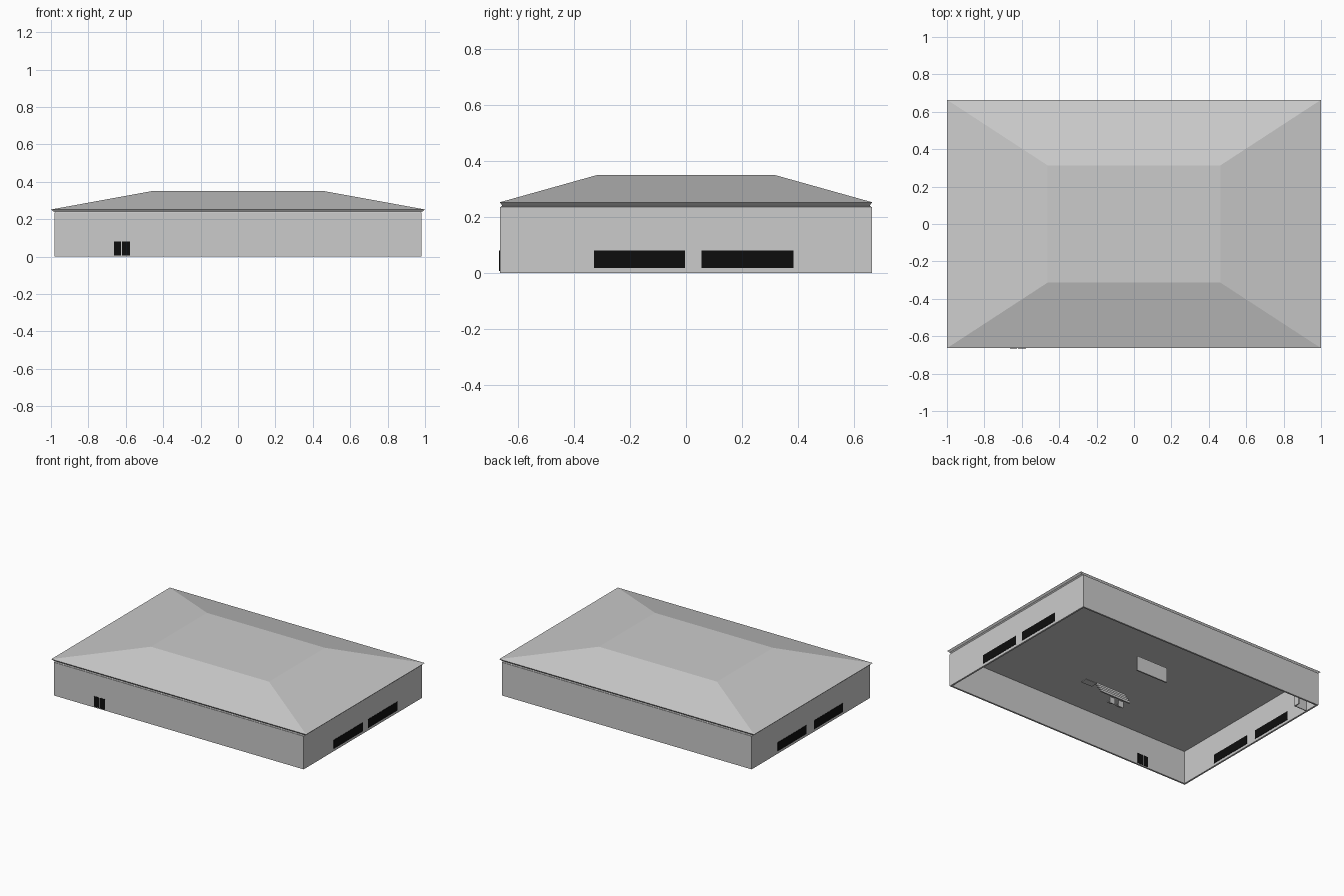
import bpy, bmesh

if "Cube" in bpy.data.objects:
    bpy.data.objects.remove(bpy.data.objects["Cube"])

dark = bpy.data.materials.new("dark_glass")
dark.diffuse_color = (0.004, 0.004, 0.004, 1)
dark.use_nodes = True
dark.node_tree.nodes["Principled BSDF"].inputs["Base Color"].default_value = dark.diffuse_color


def make(name, bm, mat=None):
    bmesh.ops.recalc_face_normals(bm, faces=bm.faces)
    mesh = bpy.data.meshes.new(name)
    bm.to_mesh(mesh)
    bm.free()
    obj = bpy.data.objects.new(name, mesh)
    bpy.context.collection.objects.link(obj)
    if mat:
        mesh.materials.append(mat)
    return obj


def box(name, x, y, z, mat=None):
    bm = bmesh.new()
    bmesh.ops.create_cube(bm, size=1)
    for v in bm.verts:
        for i, (a, b) in enumerate((x, y, z)):
            v.co[i] = (a + b) / 2 + v.co[i] * (b - a)
    return make(name, bm, mat)


def loft(name, rings, closed=False):
    """Skin centred rectangles given as (half x, half y, z)."""
    bm = bmesh.new()
    loops = [[bm.verts.new((sx * hx, sy * hy, z))
              for sx, sy in ((-1, -1), (1, -1), (1, 1), (-1, 1))]
             for hx, hy, z in rings]
    pairs = list(zip(loops, loops[1:]))
    if closed:
        pairs.append((loops[-1], loops[0]))
    else:
        bm.faces.new(loops[0])
        bm.faces.new(loops[-1])
    for a, b in pairs:
        for i in range(4):
            j = (i + 1) % 4
            bm.faces.new((a[i], a[j], b[j], b[i]))
    return make(name, bm)


# Hollow walls, open underneath
X, Y, T, H = 0.98, 0.664, 0.012, 0.235
loft("walls", [(X, Y, 0), (X, Y, H), (X - T, Y - T, H), (X - T, Y - T, 0)], closed=True)

# Hipped roof with flat top, thin eave and flat ceiling
loft("roof", [(X - 0.004, Y - 0.004, H), (0.982, 0.656, 0.241), (0.99, 0.657, 0.243),
              (1.0, 0.664, 0.252), (0.463, 0.314, 0.35)])

# Long windows in both end walls, seen from inside and outside
for side, spans in ((1, ((-0.328, -0.004), (0.056, 0.384))),
                    (-1, ((-0.356, -0.032), (0.052, 0.372)))):
    for n, span in enumerate(spans):
        xs = sorted((side * (X - T - 0.002), side * (X + 0.002)))
        box(f"window_{'right' if side > 0 else 'left'}_{n}", xs, span, (0.018, 0.08), dark)

# Double entrance door
for n, span in enumerate(((-0.664, -0.625), (-0.619, -0.578))):
    box(f"door_leaf_{n}", span, (-Y - 0.002, -Y + T + 0.002), (0.006, 0.08), dark)

# Counter board
box("counter", (-0.053, 0.193), (0.255, 0.265), (0.0, 0.105))

# Tiered bench made of overlapping steps
for i in range(4):
    box(f"bench_step_{i}", (-0.042, 0.2), (-0.1 - 0.014 * i, -0.09 - 0.014 * i),
        (0.022 * i, 0.022 * i + 0.016))

# Small furniture on the floor
box("mat", (0.28, 0.37), (-0.085, -0.035), (0, 0.006))
for n, x in enumerate((-0.03, 0.04)):
    box(f"stool_seat_{n}", (x - 0.02, x + 0.02), (-0.2, -0.17), (0.018, 0.024))
    box(f"stool_back_{n}", (x - 0.02, x + 0.02), (-0.17, -0.165), (0, 0.045))

# Small corner cubicle
box("cubicle_side", (-0.967, -0.87), (0.555, 0.561), (0, 0.1))
box("cubicle_front", (-0.876, -0.87), (0.561, 0.6), (0, 0.1))
